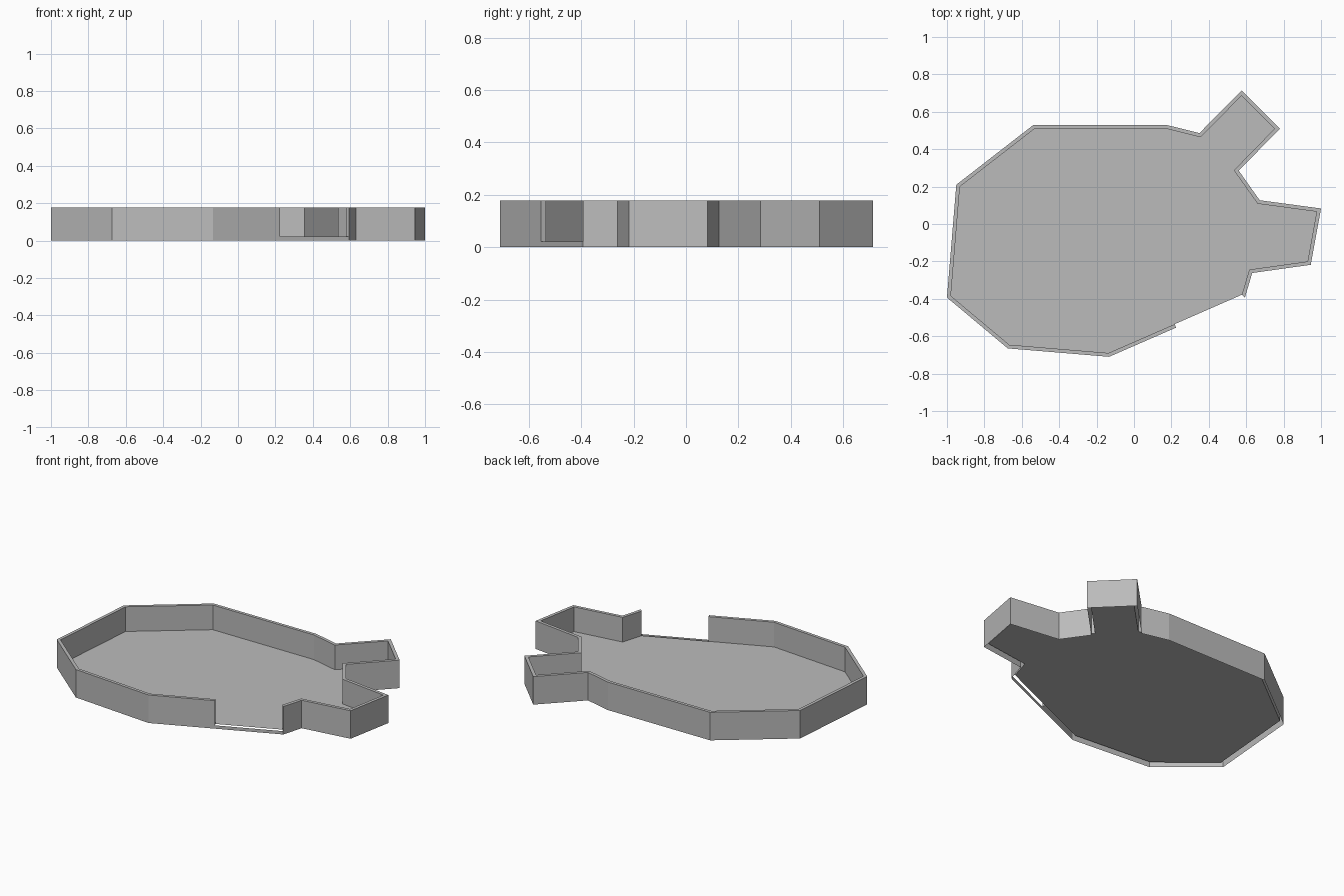
import bpy
import bmesh
from mathutils import Vector

cube = bpy.data.objects.get("Cube")
if cube:
    bpy.data.objects.remove(cube, do_unlink=True)

HEIGHT, FLOOR, WALL = 0.178, 0.021, 0.02

# Outer outline, counterclockwise; the doorway runs from DOOR to the next point
DOOR = 3
outer = [Vector(p) for p in (
    (-1, -0.393), (-0.675, -0.665), (-0.133, -0.71), (0.225, -0.554),
    (0.593, -0.393), (0.632, -0.262), (0.945, -0.218), (1, 0.083),
    (0.672, 0.127), (0.56, 0.285), (0.78, 0.51), (0.575, 0.714),
    (0.35, 0.486), (0.18, 0.528), (-0.54, 0.528), (-0.95, 0.21))]
count = len(outer)


def inset(points, width):
    """Mitred inward offset of a counterclockwise outline."""
    result = []
    for i, p in enumerate(points):
        a = (p - points[i - 1]).normalized()
        b = (points[(i + 1) % count] - p).normalized()
        na, nb = Vector((-a.y, a.x)), Vector((-b.y, b.x))
        result.append(p + (na + nb) * width / (1 + na.dot(nb)))
    return result


inner = inset(outer, WALL)

grey = bpy.data.materials.new("plain grey")
grey.use_nodes = True
colour = (0.5, 0.5, 0.5, 1)
grey.diffuse_color = colour
grey.node_tree.nodes["Principled BSDF"].inputs["Base Color"].default_value = colour


def build(name, faces):
    bm = bmesh.new()
    for face in faces:
        bm.faces.new([bm.verts.new((p.x, p.y, z)) for p, z in face])
    bmesh.ops.remove_doubles(bm, verts=bm.verts, dist=0.0001)
    mesh = bpy.data.meshes.new(name)
    bm.to_mesh(mesh)
    bm.free()
    mesh.materials.append(grey)
    obj = bpy.data.objects.new(name, mesh)
    bpy.context.collection.objects.link(obj)


def upright(a, b, low, high):
    return [(a, low), (b, low), (b, high), (a, high)]


# Hollow walls: outer skin, top rim and inner skin, open underneath
walls = []
for i in range(count):
    j = (i + 1) % count
    if i == DOOR:
        # Doorway jambs
        walls.append(upright(outer[i], inner[i], FLOOR, HEIGHT))
        walls.append(upright(inner[j], outer[j], FLOOR, HEIGHT))
        continue
    walls.append(upright(outer[i], outer[j], 0, HEIGHT))
    walls.append(upright(inner[j], inner[i], FLOOR, HEIGHT))
    walls.append([(outer[i], HEIGHT), (outer[j], HEIGHT),
                  (inner[j], HEIGHT), (inner[i], HEIGHT)])
build("walls", walls)

# Low sill across the doorway
build("door_sill", [upright(outer[DOOR], outer[DOOR + 1], 0, FLOOR)])

# Raised floor sheet
build("floor", [[(p, FLOOR) for p in inner]])
